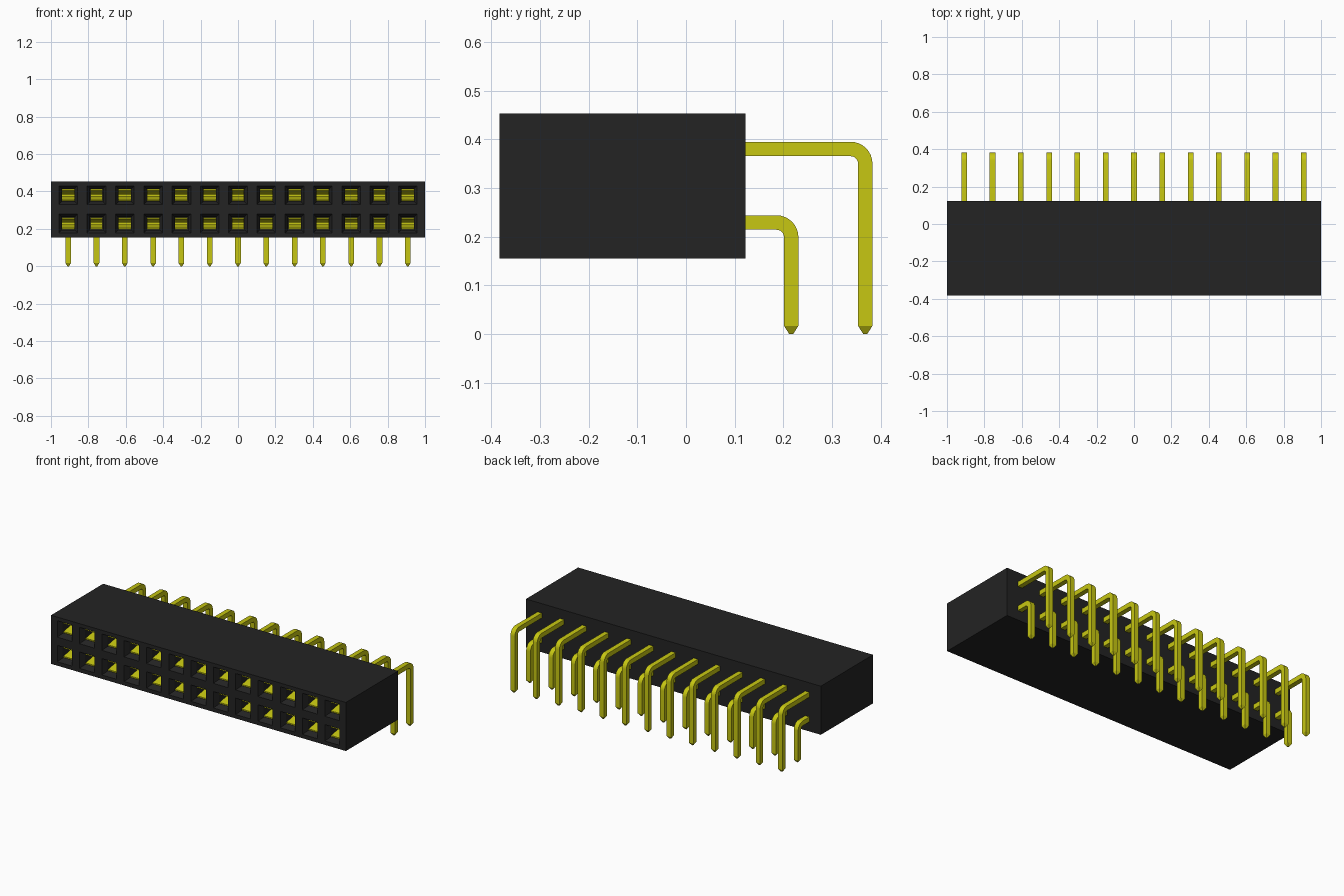
import bpy, bmesh, math

if "Cube" in bpy.data.objects:
    bpy.data.objects.remove(bpy.data.objects["Cube"])

PITCH = 0.1513
COLUMNS = [(i - 6) * PITCH for i in range(13)]
ROWS = {"lower": 0.229, "upper": 0.380}
FRONT, BACK = -0.383, 0.122
BOTTOM, TOP = 0.155, 0.453
HOLE = 0.05           # half width of a socket mouth
SLOT = 0.034          # half width of the socket behind its funnel
PIN = 0.0148          # half width of a pin


def material(name, rgb, roughness):
    m = bpy.data.materials.new(name)
    m.use_nodes = True
    m.diffuse_color = (*rgb, 1)
    shader = m.node_tree.nodes["Principled BSDF"]
    shader.inputs["Base Color"].default_value = (*rgb, 1)
    shader.inputs["Roughness"].default_value = roughness
    return m


black = material("black plastic", (0.017, 0.017, 0.017), 0.6)
gold = material("yellow gold", (0.57, 0.57, 0.006), 0.4)


def to_mesh(bm, name, mat):
    bmesh.ops.recalc_face_normals(bm, faces=bm.faces)
    me = bpy.data.meshes.new(name)
    bm.to_mesh(me)
    bm.free()
    me.materials.append(mat)
    return me


def place(name, me, location=(0, 0, 0)):
    ob = bpy.data.objects.new(name, me)
    ob.location = location
    bpy.context.collection.objects.link(ob)
    return ob


# Housing: a gridded front panel, closed into a box, with sunken sockets
def housing_mesh():
    bm = bmesh.new()
    xs = [-1] + [c + s for c in COLUMNS for s in (-HOLE, HOLE)] + [1]
    zs = [BOTTOM] + [r + s for r in ROWS.values() for s in (-HOLE, HOLE)] + [TOP]
    grid = [[bm.verts.new((x, FRONT, z)) for x in xs] for z in zs]
    sockets = []
    for j in range(len(zs) - 1):
        for i in range(len(xs) - 1):
            f = bm.faces.new((grid[j][i], grid[j][i + 1],
                              grid[j + 1][i + 1], grid[j + 1][i]))
            if i % 2 and j % 2:
                sockets.append(f)
    # Outer walls and back
    rim = [e for e in bm.edges if e.is_boundary]
    walls = bmesh.ops.extrude_edge_only(bm, edges=rim)["geom"]
    for v in (g for g in walls if isinstance(g, bmesh.types.BMVert)):
        v.co.y = BACK
    bmesh.ops.contextual_create(
        bm, geom=[e for e in bm.edges if e.is_boundary])
    # Funnel mouths, then straight slots
    for f in sockets:
        centre = f.calc_center_median()
        for half, depth in ((SLOT, 0.03), (SLOT, 0.42)):
            new = bmesh.ops.extrude_discrete_faces(bm, faces=[f])["faces"][0]
            f = new
            for v in f.verts:
                v.co.x = centre.x + math.copysign(half, v.co.x - centre.x)
                v.co.z = centre.z + math.copysign(half, v.co.z - centre.z)
                v.co.y = FRONT + depth
    return to_mesh(bm, "housing", black)


# Right-angle pin: a square section swept around a bend to a tapered tip
def pin_mesh(name, height, reach):
    r = 0.030
    rings = [(BACK - 0.02, height, 0, PIN)]
    for k in range(9):
        a = math.pi / 2 * k / 8
        rings.append((reach - r + r * math.sin(a),
                      height - r + r * math.cos(a), a, PIN))
    down = math.pi / 2
    rings += [(reach, 0.017, down, PIN), (reach, 0, down, 0.004)]
    bm = bmesh.new()
    loops = []
    for y, z, a, h in rings:
        loops.append([bm.verts.new((sx * h, y + sn * h * math.sin(a),
                                    z + sn * h * math.cos(a)))
                      for sx, sn in ((-1, -1), (1, -1), (1, 1), (-1, 1))])
    for p, q in zip(loops, loops[1:]):
        for i in range(4):
            n = (i + 1) % 4
            bm.faces.new((p[i], p[n], q[n], q[i]))
    bm.faces.new(loops[0])
    bm.faces.new(loops[-1])
    me = to_mesh(bm, name, gold)
    me.shade_smooth()
    me.set_sharp_from_angle(angle=math.radians(30))
    return me


# Spring contact: two bent leaves joined by a plate at the back of the slot
def contact_mesh():
    bm = bmesh.new()
    w, t = SLOT - 0.001, 0.007
    leaf = [(0.035, 0.032), (0.15, 0.012), (0.20, 0.012), (0.33, 0.031), (0.415, 0.031)]
    for side in (1, -1):
        outline = leaf + [(y, z - t) for y, z in reversed(leaf)]
        ends = [[bm.verts.new((x, FRONT + y, side * z)) for y, z in outline]
                for x in (-w, w)]
        n = len(outline)
        for i in range(n):
            k = (i + 1) % n
            bm.faces.new((ends[0][i], ends[0][k], ends[1][k], ends[1][i]))
        # Edges of the leaf, in short quads
        for e in ends:
            for i in range(len(leaf) - 1):
                bm.faces.new((e[i], e[i + 1], e[n - 2 - i], e[n - 1 - i]))
    plate = bmesh.ops.create_cube(bm, size=1)["verts"]
    for v in plate:
        v.co = (v.co.x * 2 * w, FRONT + 0.412 + v.co.y * 0.008, v.co.z * 0.048)
    return to_mesh(bm, "contact", gold)


place("housing", housing_mesh())
contact = contact_mesh()
for row, reach in (("lower", 0.216), ("upper", 0.368)):
    pin = pin_mesh(row + "_pin", ROWS[row], reach)
    for number, x in enumerate(COLUMNS, 1):
        place(f"{row}_pin_{number}", pin, (x, 0, 0))
        place(f"{row}_contact_{number}", contact, (x, 0, ROWS[row]))
